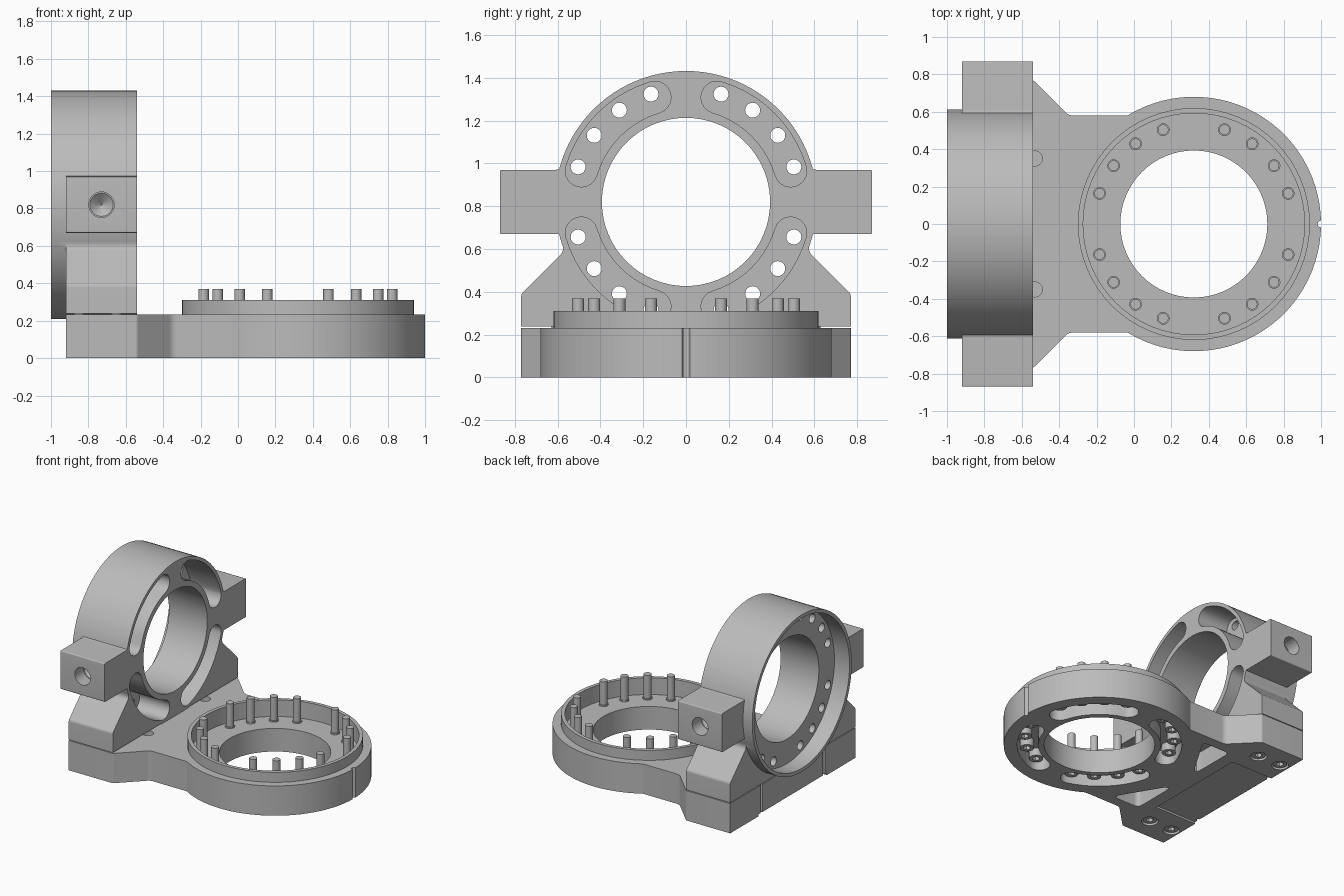
import bpy, bmesh, math
from math import sin, cos, pi, radians
from mathutils import Vector

old = bpy.data.objects.get("Cube")
if old:
    bpy.data.objects.remove(old, do_unlink=True)

grey = bpy.data.materials.new("machined_grey")
grey.use_nodes = True
grey.diffuse_color = (0.5, 0.5, 0.5, 1)
grey.node_tree.nodes["Principled BSDF"].inputs["Base Color"].default_value = (0.5, 0.5, 0.5, 1)

DISC_X, RING_Z = 0.32, 0.82      # centres of the two rings
BOLT_R = 0.53                    # bolt circle radius
BORE_R = 0.393
X0, X1 = -0.92, -0.54            # back and front of the upright
BOLT_ANGLES = [18 * k for k in range(20) if k % 5]
QUADRANTS = [45, 135, 225, 315]


def circle(c, r, n=64):
    return [(c[0] + r * cos(2 * pi * i / n), c[1] + r * sin(2 * pi * i / n)) for i in range(n)]


def polar(c, r, deg):
    return c[0] + r * cos(radians(deg)), c[1] + r * sin(radians(deg))


def arc_slot(c, mid):
    """Curved slot with round ends, centred on angle mid."""
    r, w, half, n = 0.51, 0.075, 28.5, 10
    pts = [polar(c, r + w, mid - half + 2 * half * i / n) for i in range(n)]
    end = polar(c, r, mid + half)
    pts += [polar(end, w, mid + half + 180 * i / n) for i in range(n)]
    pts += [polar(c, r - w, mid + half - 2 * half * i / n) for i in range(n)]
    end = polar(c, r, mid - half)
    pts += [polar(end, w, mid - half + 180 + 180 * i / n) for i in range(n)]
    return pts


def fillet(corners, steps=5):
    """Round each (x, y, radius) corner of a polygon."""
    out = []
    for i, (x, y, r) in enumerate(corners):
        p = Vector((x, y))
        if not r:
            out.append((x, y))
            continue
        a = (Vector(corners[i - 1][:2]) - p).normalized()
        b = (Vector(corners[(i + 1) % len(corners)][:2]) - p).normalized()
        t = r / math.tan(a.angle(b) / 2)
        s, e = p + a * t, p + b * t
        for k in range(steps + 1):
            u = k / steps
            q = s * (1 - u) ** 2 + p * 2 * u * (1 - u) + e * u * u
            out.append((q.x, q.y))
    return out


def prism(name, pts, axis, lo, hi, taper=1):
    """Extrude a 2D profile along an axis, optionally tapering the far end."""
    place = {"x": lambda a, b, h: (h, a, b), "y": lambda a, b, h: (a, h, b),
             "z": lambda a, b, h: (a, b, h)}[axis]
    ca = sum(p[0] for p in pts) / len(pts)
    cb = sum(p[1] for p in pts) / len(pts)
    bm = bmesh.new()
    low = [bm.verts.new(place(a, b, lo)) for a, b in pts]
    top = [bm.verts.new(place(ca + (a - ca) * taper, cb + (b - cb) * taper, hi)) for a, b in pts]
    bm.faces.new(low[::-1])
    bm.faces.new(top)
    for i in range(len(pts)):
        j = (i + 1) % len(pts)
        bm.faces.new((low[i], low[j], top[j], top[i]))
    bmesh.ops.recalc_face_normals(bm, faces=bm.faces)
    me = bpy.data.meshes.new(name)
    bm.to_mesh(me)
    bm.free()
    me.materials.append(grey)
    ob = bpy.data.objects.new(name, me)
    bpy.context.collection.objects.link(ob)
    return ob


def combine(ob, other, op="DIFFERENCE"):
    mod = ob.modifiers.new("combine", "BOOLEAN")
    mod.operation, mod.solver, mod.object = op, "EXACT", other
    bpy.context.view_layer.objects.active = ob
    bpy.ops.object.modifier_apply(modifier=mod.name)
    bpy.data.objects.remove(other, do_unlink=True)


def cut(ob, pts, axis, lo, hi, taper=1):
    combine(ob, prism("cutter", pts, axis, lo, hi, taper))


def smooth(ob):
    bpy.ops.object.select_all(action="DESELECT")
    ob.select_set(True)
    bpy.context.view_layer.objects.active = ob
    bpy.ops.object.shade_smooth_by_angle(angle=radians(30))


# Base plate: wide foot, neck and round end
disc = (DISC_X, 0)
half = fillet([(X0, 0.77, 0), (X1, 0.77, 0.02), (-0.35, 0.58, 0.06), (-0.035, 0.58, 0)][::1])
half = [p for p in half if p[0] < -0.03]
edge = 121
round_end = [polar(disc, 0.68, edge - 2 * edge * i / 56) for i in range(57)]
outline = half + round_end + [(x, -y) for x, y in reversed(half)]
base = prism("base_plate", outline, "z", 0, 0.232)
combine(base, prism("boss", circle(disc, 0.62), "z", 0.1, 0.31), "UNION")
cut(base, circle(disc, 0.592), "z", 0.18, 0.5)
cut(base, circle(disc, BORE_R), "z", -0.1, 0.4)
for q in QUADRANTS:
    cut(base, arc_slot(disc, q), "z", -0.1, 0.11)

# Underside recess, lightening pockets, dowel holes and index notches
cut(base, [(X0 - 0.1, -0.42), (-0.56, -0.42), (-0.56, 0.42), (X0 - 0.1, 0.42)], "z", -0.1, 0.015)
for s in (1, -1):
    pocket = [(-0.46, 0.10, 0.03), (-0.46, 0.50, 0.04), (-0.22, 0.50, 0.03)]
    cut(base, [(x, s * y) for x, y in fillet(pocket)], "z", -0.1, 0.15)
    cut(base, circle((-0.53, s * 0.35), 0.04, 24), "z", 0.08, 0.4)
    cut(base, circle((X0, s * 0.385), 0.014, 12), "z", -0.1, 0.4)
    for x in (-0.65, -0.85):
        cut(base, circle((x, s * 0.6), 0.06, 24), "z", -0.1, 0.07)
cut(base, circle((1.0, 0), 0.018, 12), "z", -0.1, 0.4)
smooth(base)

# Upright: pedestal with side trunnions and a vertical ring
ring = (0, RING_Z)
side = fillet([(0.77, 0.238, 0), (0.77, 0.39, 0.03), (0.575, 0.585, 0.04), (0.575, 0.67, 0.025),
               (0.87, 0.67, 0.008), (0.87, 0.97, 0.008), (0.575, 0.97, 0.05), (0.545, 1.08, 0)])
upright = prism("upright_ring", side + [(-a, b) for a, b in reversed(side)], "x", X0, X1)
combine(upright, prism("ring", circle(ring, 0.612, 96), "x", -1.0, X1), "UNION")
cut(upright, circle(ring, 0.585), "x", -1.1, -0.87)
cut(upright, circle(ring, BORE_R), "x", -1.1, 0)
for q in QUADRANTS:
    cut(upright, arc_slot(ring, q), "x", -0.8, -0.4)
for a in BOLT_ANGLES:
    cut(upright, circle(polar(ring, BOLT_R, a), 0.035, 20), "x", -0.95, -0.7)
for s in (1, -1):
    pivot = circle((-0.73, RING_Z), 0.068, 32)
    cut(upright, pivot, "y", s * 0.95, s * 0.76)
    cut(upright, pivot, "y", s * 0.765, s * 0.71, 0.05)
smooth(upright)

# Bolts: socket head, shank and collar, shared by all positions
bolt = prism("ring_bolt", circle((0, 0), 0.05, 24), "z", 0.05, 0.112)
combine(bolt, prism("shank", circle((0, 0), 0.028, 20), "z", 0.1, 0.37), "UNION")
combine(bolt, prism("collar", circle((0, 0), 0.034, 20), "z", 0.15, 0.19), "UNION")
cut(bolt, circle((0, 0), 0.026, 6), "z", 0, 0.085)
smooth(bolt)


def place_bolt(name, x, y, z=0):
    ob = bpy.data.objects.new(name, bolt.data)
    ob.location = (x, y, z)
    bpy.context.collection.objects.link(ob)


for a in BOLT_ANGLES:
    place_bolt("ring_bolt", *polar(disc, BOLT_R, a))
for s in (1, -1):
    for x in (-0.65, -0.85):
        place_bolt("foot_bolt", x, s * 0.6, -0.04)
bpy.data.objects.remove(bolt, do_unlink=True)
